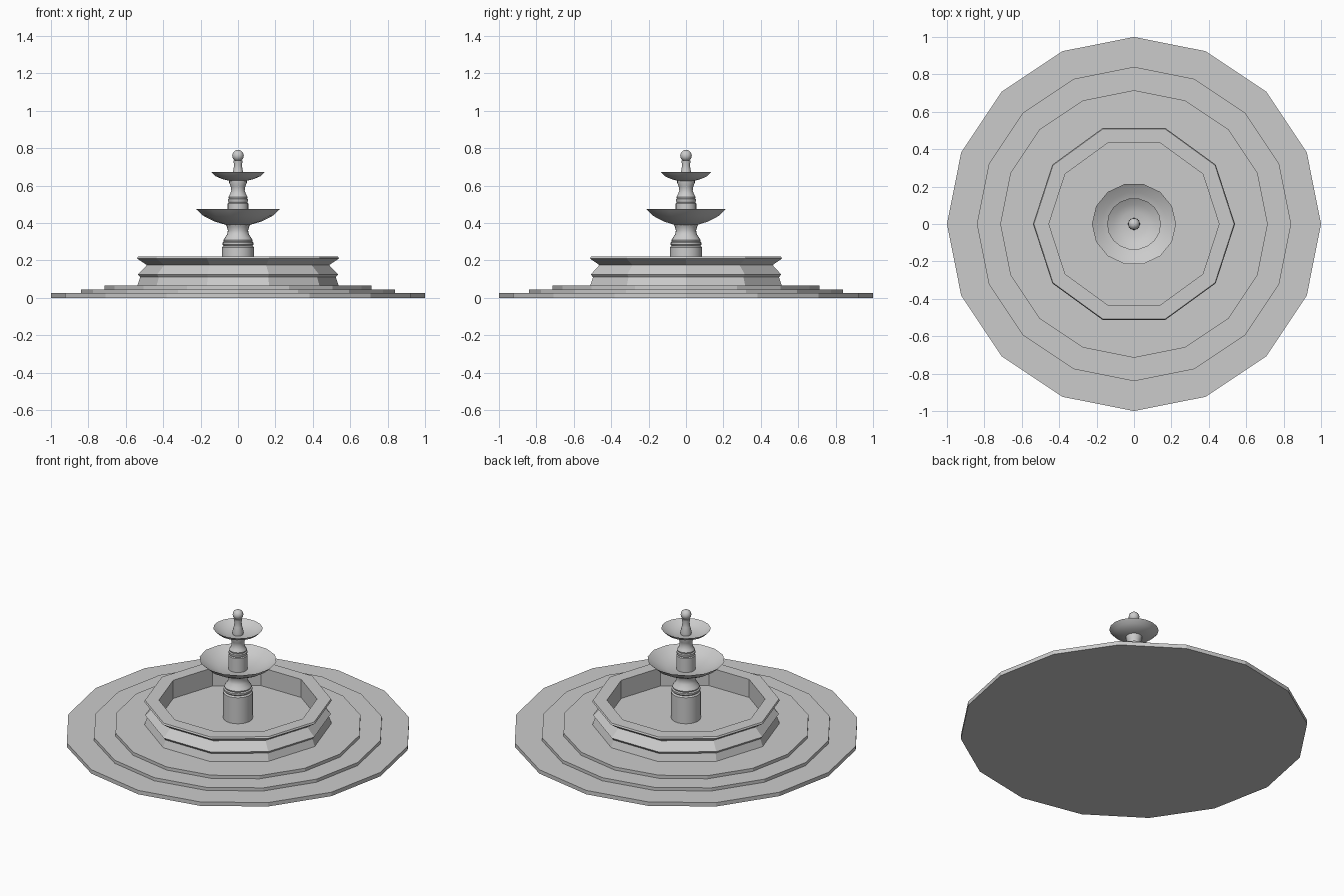
import bpy, bmesh, math

cube = bpy.data.objects.get("Cube")
if cube:
    bpy.data.objects.remove(cube)

stone = bpy.data.materials.new("grey stone")
stone.use_nodes = True
COLOUR = (0.6, 0.6, 0.6, 1)
stone.diffuse_color = COLOUR
stone.node_tree.nodes["Principled BSDF"].inputs["Base Color"].default_value = COLOUR


def lathe(name, profile, sides, smooth=False, depth=1.0):
    """Turn a (radius, height) profile around z; zero radius closes an end."""
    bm = bmesh.new()
    rings = []
    for r, z in profile:
        count = sides if r > 0 else 1
        rings.append([bm.verts.new((r * math.cos(math.tau * i / sides),
                                    r * math.sin(math.tau * i / sides) * depth, z))
                      for i in range(count)])
    for low, high in zip(rings, rings[1:]):
        for i in range(sides):
            j = (i + 1) % sides
            corners = [low[i % len(low)], low[j % len(low)],
                       high[j % len(high)], high[i % len(high)]]
            bm.faces.new(list(dict.fromkeys(corners)))
    bmesh.ops.recalc_face_normals(bm, faces=bm.faces)
    mesh = bpy.data.meshes.new(name)
    bm.to_mesh(mesh)
    bm.free()
    mesh.materials.append(stone)
    obj = bpy.data.objects.new(name, mesh)
    bpy.context.collection.objects.link(obj)
    if smooth:
        bpy.ops.object.select_all(action='DESELECT')
        obj.select_set(True)
        bpy.context.view_layer.objects.active = obj
        bpy.ops.object.shade_smooth_by_angle(angle=math.radians(40))
    return obj


# Three stacked steps
lathe("steps", [(0, 0), (1, 0), (1, .025), (.84, .025), (.84, .045),
                (.715, .045), (.715, .065), (0, .065)], 16)

# Ten-sided basin with moulded wall and sunken floor
lathe("basin", [(0, .06), (.54, .06), (.523, .11), (.535, .125), (.487, .175),
                (.54, .21), (.535, .22), (.455, .22), (.455, .105), (0, .105)], 10)

# Lower column with collar rings and waist
lathe("lower_column", [(0, .1), (.085, .1), (.085, .27), (.077, .278), (.083, .285),
                       (.083, .295), (.076, .3), (.079, .308), (.07, .322),
                       (.058, .34), (.054, .36), (.06, .38), (.07, .4), (0, .4)],
      20, smooth=True)

# Lower bowl
lathe("lower_bowl", [(0, .39), (.065, .39), (.125, .408), (.185, .438), (.225, .475),
                     (.175, .443), (.115, .421), (0, .412)], 14, smooth=True, depth=.975)

# Upper column
lathe("upper_column", [(0, .41), (.055, .41), (.055, .505), (.05, .51), (.054, .517),
                       (.054, .527), (.049, .532), (.051, .54), (.042, .555),
                       (.036, .575), (.039, .595), (.047, .615), (.047, .632), (0, .632)],
      20, smooth=True)

# Upper bowl
lathe("upper_bowl", [(0, .625), (.045, .625), (.085, .635), (.12, .65), (.144, .673),
                     (.11, .652), (.07, .639), (0, .634)], 18, smooth=True, depth=.96)

# Finial stem topped by a ball
lathe("finial_stem", [(0, .63), (.03, .63), (.032, .655), (.024, .685),
                      (.021, .71), (.025, .735), (0, .735)], 16, smooth=True)
ball = [(.031 * math.sin(math.pi * k / 10), .76 - .031 * math.cos(math.pi * k / 10))
        for k in range(1, 10)]
lathe("finial_ball", [(0, .729)] + ball + [(0, .791)], 16, smooth=True)
